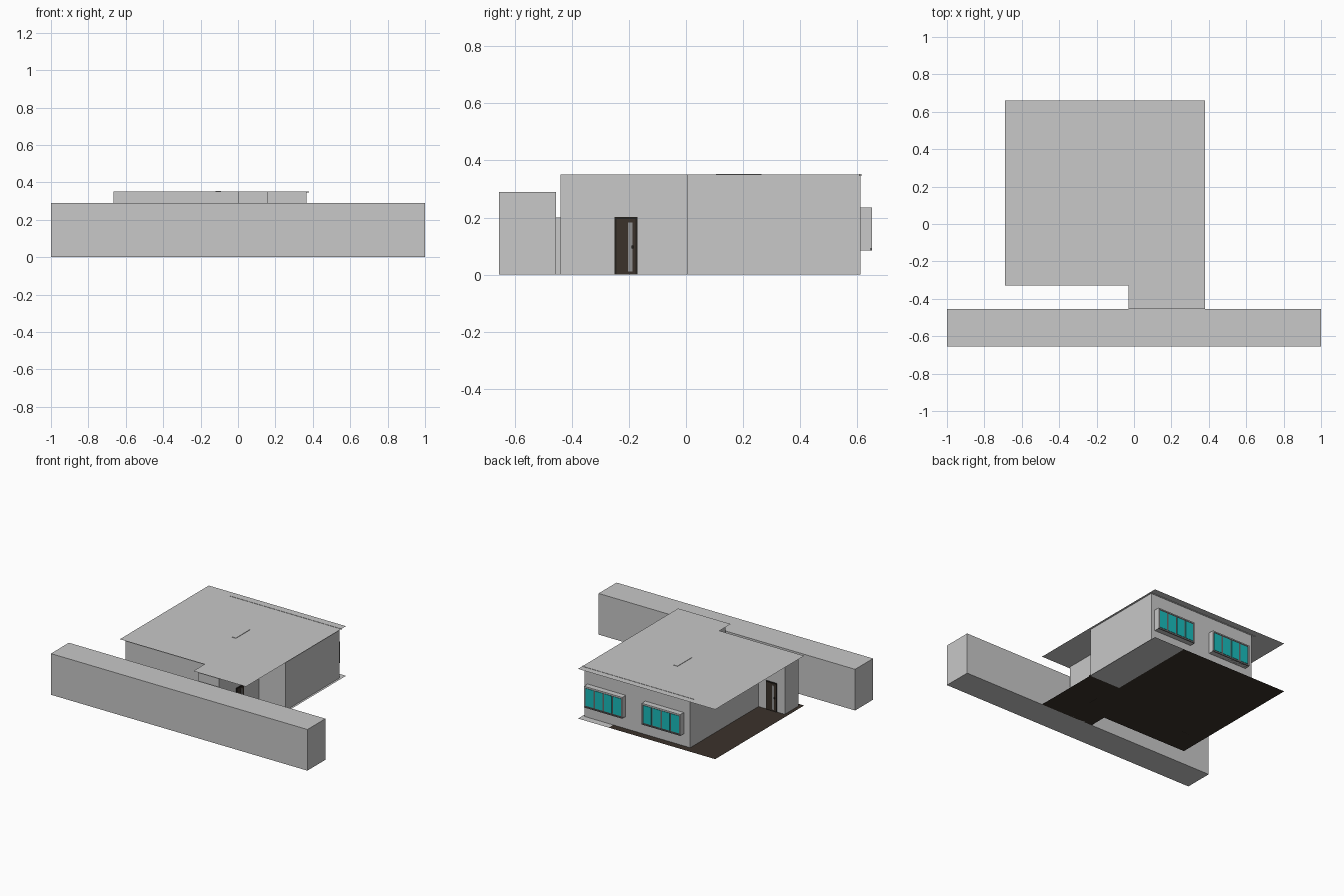
import bpy, bmesh

if "Cube" in bpy.data.objects:
    bpy.data.objects.remove(bpy.data.objects["Cube"])

# ---------- materials ----------
def mat(name, r, g, b):
    m = bpy.data.materials.new(name)
    m.diffuse_color = (r, g, b, 1)
    m.use_nodes = True
    m.node_tree.nodes["Principled BSDF"].inputs["Base Color"].default_value = m.diffuse_color
    return m

GREY = mat("plaster_grey", 0.58, 0.58, 0.58)
BROWN = mat("dark_brown", 0.043, 0.032, 0.024)
FRAME = mat("door_frame_black", 0.018, 0.015, 0.012)
METAL = mat("window_frame_grey", 0.14, 0.14, 0.14)
SILVER = mat("door_strip_grey", 0.28, 0.28, 0.28)
TEAL = mat("teal_glass", 0.01, 0.50, 0.50)

# ---------- helpers ----------
def finish(bm, name, m):
    me = bpy.data.meshes.new(name)
    bm.to_mesh(me)
    bm.free()
    me.materials.append(m)
    ob = bpy.data.objects.new(name, me)
    bpy.context.collection.objects.link(ob)
    return ob

def box(name, x0, x1, y0, y1, z0, z1, m):
    bm = bmesh.new()
    bmesh.ops.create_cube(bm, size=1)
    for v in bm.verts:
        v.co.x = x1 if v.co.x > 0 else x0
        v.co.y = y1 if v.co.y > 0 else y0
        v.co.z = z1 if v.co.z > 0 else z0
    return finish(bm, name, m)

def sheet(name, outline, z, m):
    bm = bmesh.new()
    bm.faces.new([bm.verts.new((x, y, z)) for x, y in outline])
    return finish(bm, name, m)

def walls(name, outline, z0, z1, m):
    bm = bmesh.new()
    lo = [bm.verts.new((x, y, z0)) for x, y in outline]
    hi = [bm.verts.new((x, y, z1)) for x, y in outline]
    n = len(lo)
    for i in range(n):
        j = (i + 1) % n
        bm.faces.new((lo[i], lo[j], hi[j], hi[i]))
    return finish(bm, name, m)

H = 0.35

# ---------- boundary block in front ----------
box("front_block", -1, 1, -0.655, -0.455, 0, 0.29, GREY)

# ---------- house walls ----------
plan = [(-0.665, -0.305), (0, -0.305), (0, -0.44), (0.16, -0.44), (0.16, 0.005),
        (0.365, 0.005), (0.365, 0.61), (-0.46, 0.61), (-0.46, -0.15), (-0.665, -0.15)]
walls("house_walls", plan, 0, H, GREY)

# ---------- thin roof and floors ----------
sheet("roof", [(-0.69, -0.33), (-0.03, -0.33), (-0.03, -0.455), (0.38, -0.455),
               (0.38, 0.66), (-0.69, 0.66)], H, GREY)
sheet("floor_dark", [(-0.69, -0.33), (-0.03, -0.33), (-0.03, -0.455), (0.38, -0.455),
                     (0.38, 0.02), (0.14, 0.02), (0.14, 0.66), (-0.69, 0.66)], 0, BROWN)
sheet("floor_grey", [(0.14, 0.02), (0.38, 0.02), (0.38, 0.66), (0.14, 0.66)], 0, GREY)

# ---------- roof details ----------
box("roof_slot", -0.12, -0.09, 0.105, 0.265, H - 0.003, H + 0.003, GREY)
box("roof_rail", -0.49, 0.38, 0.606, 0.614, 0.346, 0.352, GREY)

# ---------- front entrance panel behind the block ----------
box("front_panel", 0.03, 0.13, -0.455, -0.44, 0, 0.2, GREY)

# ---------- doors ----------
def door_right(x, y0, y1):
    box("side_door_frame", x, x + 0.004, y0, y1, 0, 0.202, FRAME)
    box("side_door_leaf", x, x + 0.006, y0 + 0.006, y1 - 0.006, 0.003, 0.195, BROWN)
    box("side_door_strip", x, x + 0.008, y0 + 0.047, y0 + 0.062, 0.012, 0.182, SILVER)
    box("side_door_handle", x, x + 0.014, y0 + 0.06, y0 + 0.066, 0.092, 0.102, FRAME)

def door_back(y, x0, x1):
    box("rear_door_frame", x0, x1, y, y + 0.004, 0, 0.202, FRAME)
    box("rear_door_leaf", x0 + 0.006, x1 - 0.006, y, y + 0.006, 0.003, 0.195, BROWN)
    box("rear_door_strip", x0 + 0.018, x0 + 0.033, y, y + 0.008, 0.012, 0.182, SILVER)
    box("rear_door_handle", x0 + 0.012, x0 + 0.018, y, y + 0.014, 0.092, 0.102, FRAME)

door_right(0.16, -0.25, -0.17)
door_back(-0.15, -0.605, -0.52)

# ---------- back windows: box surround, frame plate, four panes ----------
def window(x0, x1):
    z0, z1 = 0.085, 0.235
    box("window_surround", x0, x1, 0.61, 0.643, z0, z1, GREY)
    box("window_hood", x0, x1, 0.61, 0.65, z1 - 0.008, z1, GREY)
    box("window_sill", x0, x1, 0.61, 0.65, z0, z0 + 0.008, METAL)
    for xa in (x0, x1 - 0.006):
        box("window_side", xa, xa + 0.006, 0.61, 0.65, z0, z1, GREY)
    a, b = x0 + 0.006, x1 - 0.006
    box("window_frame", a, b, 0.64, 0.646, z0 + 0.008, z1 - 0.008, METAL)
    w = (b - a) / 4
    for i in range(4):
        box("window_pane", a + i * w + 0.006, a + (i + 1) * w - 0.006,
            0.641, 0.648, z0 + 0.014, z1 - 0.014, TEAL)

window(0.043, 0.34)
window(-0.41, -0.11)
